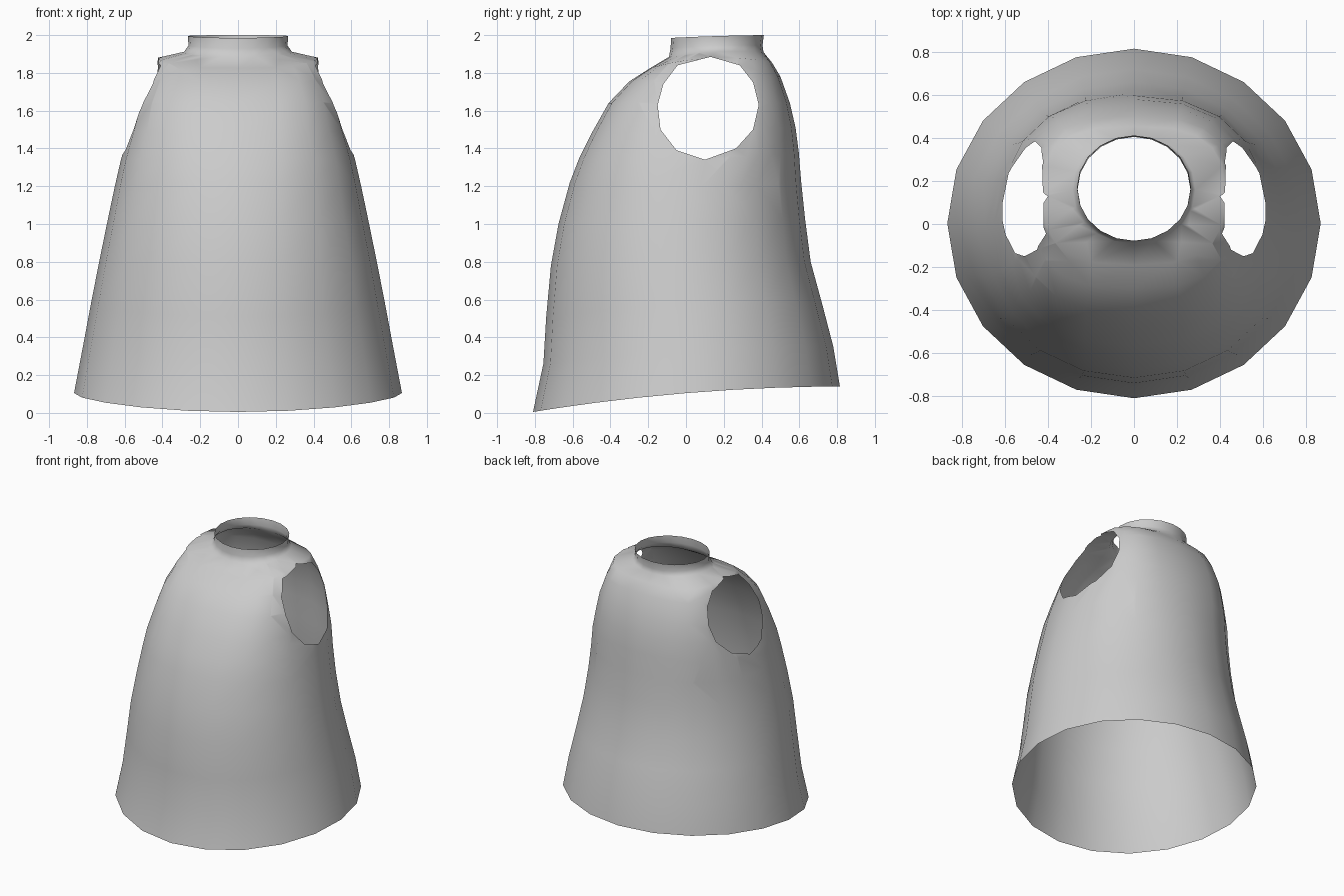
import bpy, bmesh, math
from mathutils import Vector

if "Cube" in bpy.data.objects:
    bpy.data.objects.remove(bpy.data.objects["Cube"])

SIDES = 20

# Garment rings from hem to collar:
# half width, side z, front y, front z, back y, back z, squareness of the section
RINGS = [
    (0.868, 0.105, -0.81, 0.005, 0.815, 0.14, 2.0),
    (0.825, 0.33, -0.755, 0.26, 0.78, 0.35, 2.0),
    (0.78, 0.57, -0.74, 0.51, 0.72, 0.58, 2.0),
    (0.735, 0.80, -0.715, 0.78, 0.66, 0.80, 2.05),
    (0.69, 1.02, -0.675, 1.00, 0.63, 1.03, 2.1),
    (0.652, 1.20, -0.615, 1.22, 0.61, 1.22, 2.2),
    (0.62, 1.34, -0.565, 1.35, 0.597, 1.38, 2.35),
    (0.573, 1.50, -0.50, 1.48, 0.58, 1.51, 2.5),
    (0.53, 1.64, -0.41, 1.64, 0.55, 1.64, 2.7),
    (0.477, 1.77, -0.30, 1.755, 0.50, 1.78, 2.8),
    (0.425, 1.88, -0.19, 1.825, 0.455, 1.855, 2.8),
    (0.285, 1.912, -0.09, 1.885, 0.41, 1.91, 2.1),
    (0.262, 1.945, -0.082, 1.93, 0.405, 1.945, 2.0),
    (0.266, 1.995, -0.078, 1.985, 0.412, 2.0, 2.0),
]

# Arm opening outline (y, z), clockwise
ARMHOLE = [(0.13, 1.885), (0.285, 1.84), (0.355, 1.75), (0.385, 1.63),
           (0.355, 1.50), (0.265, 1.40), (0.10, 1.34), (-0.05, 1.39),
           (-0.135, 1.50), (-0.15, 1.63), (-0.12, 1.74), (-0.045, 1.84)]


def power(v, n):
    return math.copysign(abs(v) ** (2 / n), v) if abs(v) > 1e-6 else 0.0


def ring_point(ring, angle):
    xs, zs, yf, zf, yb, zb, n = ring
    c, s = power(math.cos(angle), n), power(math.sin(angle), n)
    y = (yf + yb) / 2 + (yb - yf) / 2 * s
    z = zs + (zb - zf) / 2 * s + ((zb + zf) / 2 - zs) * s * s
    return Vector((xs * c, y, z))


def cut_armhole(bm, side):
    """Clip wall faces to the convex outline edge by edge, then remove them."""
    inside = []
    for f in bm.faces:
        ys = [v.co.y for v in f.verts]
        zs = [v.co.z for v in f.verts]
        if (f.calc_center_median().x * side > 0.2 and max(ys) > -0.15
                and min(ys) < 0.385 and max(zs) > 1.34 and min(zs) < 1.885):
            inside.append(f)
    for (y0, z0), (y1, z1) in zip(ARMHOLE, ARMHOLE[1:] + ARMHOLE[:1]):
        normal = Vector((0, -(z1 - z0), y1 - y0)).normalized()   # points out
        point = Vector((0, y0, z0))
        geom = set(inside)
        for f in inside:
            geom.update(f.edges)
            geom.update(f.verts)
        res = bmesh.ops.bisect_plane(bm, geom=list(geom), dist=1e-5,
                                     plane_co=point, plane_no=normal)
        faces = {g for g in res["geom"] if isinstance(g, bmesh.types.BMFace)}
        faces.update(f for f in inside if f.is_valid)
        inside = [f for f in faces
                  if (f.calc_center_median() - point).dot(normal) < 0]
    bmesh.ops.delete(bm, geom=inside, context='FACES')


# Open garment shell
bm = bmesh.new()
loops = [[bm.verts.new(ring_point(r, math.tau * (i / SIDES) - math.pi / 2))
          for i in range(SIDES)] for r in RINGS]
for low, high in zip(loops, loops[1:]):
    for i in range(SIDES):
        j = (i + 1) % SIDES
        bm.faces.new((low[i], low[j], high[j], high[i]))

# Arm openings on both sides
for side in (-1, 1):
    cut_armhole(bm, side)

for f in bm.faces:
    f.smooth = True
mesh = bpy.data.meshes.new("garment_shell")
bm.to_mesh(mesh)
bm.free()

cloth = bpy.data.materials.new("light_grey_cloth")
cloth.diffuse_color = (0.6, 0.6, 0.6, 1)
cloth.use_nodes = True
cloth.node_tree.nodes["Principled BSDF"].inputs["Base Color"].default_value = cloth.diffuse_color
mesh.materials.append(cloth)
shell = bpy.data.objects.new("garment_shell", mesh)
bpy.context.collection.objects.link(shell)
